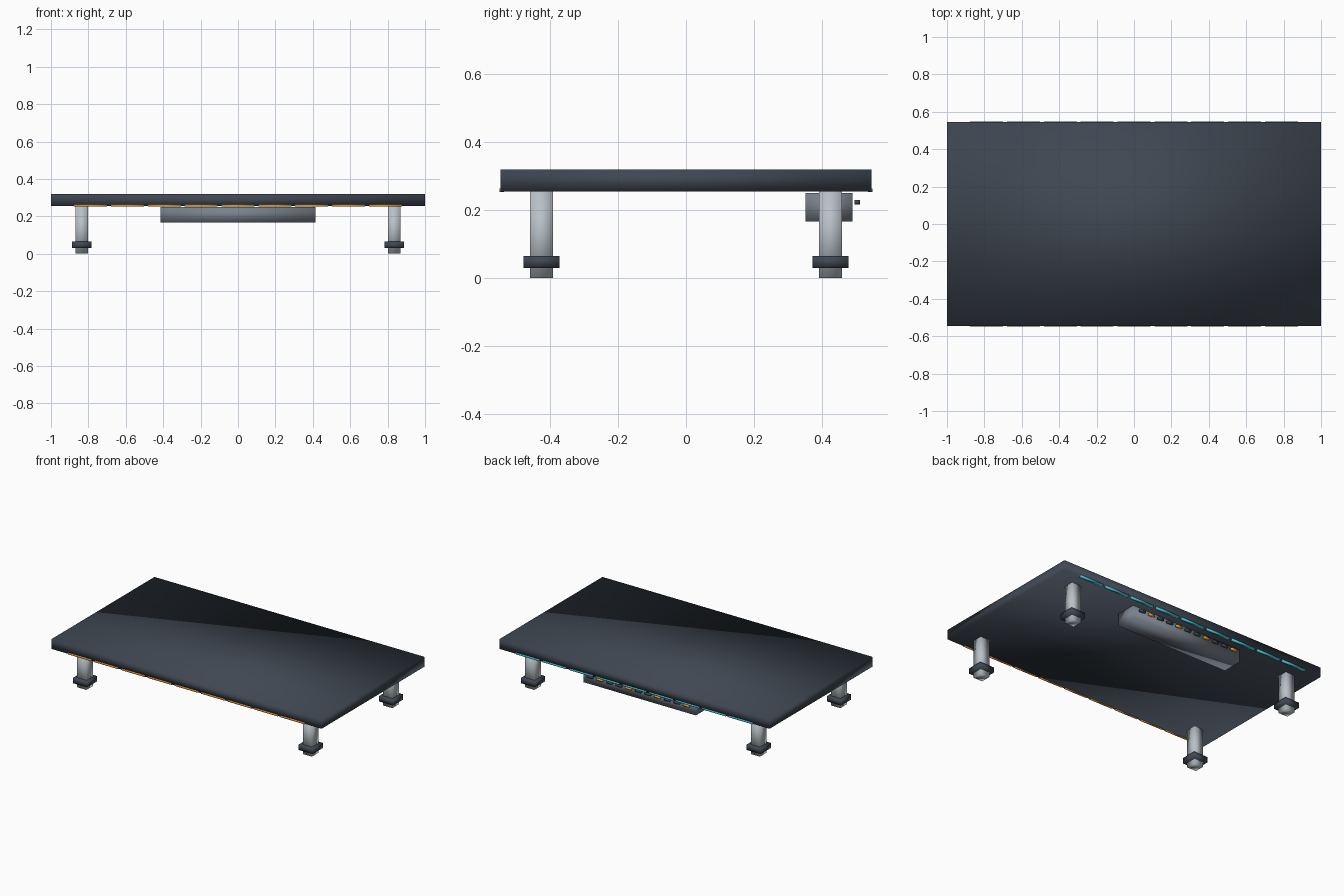
import bpy

cube = bpy.data.objects.get("Cube")
if cube:
    bpy.data.objects.remove(cube, do_unlink=True)


def material(name, rgb):
    mat = bpy.data.materials.new(name)
    mat.use_nodes = True
    mat.diffuse_color = (*rgb, 1)
    mat.node_tree.nodes["Principled BSDF"].inputs["Base Color"].default_value = (*rgb, 1)
    return mat


slate = material("dark slate", (0.05, 0.063, 0.084))
steel = material("light steel", (0.48, 0.53, 0.57))
grey = material("mid grey", (0.19, 0.22, 0.26))
amber = material("amber", (0.87, 0.35, 0.04))
teal = material("teal", (0.06, 0.58, 0.68))


def box(name, center, size, mat):
    """Smooth-shaded box with its size applied to the mesh."""
    bpy.ops.mesh.primitive_cube_add(size=1, location=center)
    obj = bpy.context.object
    obj.name = name
    obj.scale = size
    bpy.ops.object.transform_apply(location=False, rotation=False, scale=True)
    obj.data.materials.append(mat)
    bpy.ops.object.shade_smooth()
    return obj


# Table top
box("table_top", (0, 0, 0.287), (2, 1.09, 0.065), slate)

# Legs with levelling collars
for side, x in (("left", 0.835), ("right", -0.835)):
    for end, y in (("front", -0.425), ("back", 0.425)):
        box(f"{end}_{side}_leg", (x, y, 0.128), (0.068, 0.068, 0.256), steel)
        box(f"{end}_{side}_collar", (x, y, 0.047), (0.106, 0.106, 0.035), slate)

# Cable tray under the back edge
box("cable_tray", (0, 0.42, 0.208), (0.83, 0.137, 0.084), grey)

# Row of sockets behind the tray, every third one amber
for i in range(11):
    box(f"socket_{i + 1}", ((i - 5) * 0.0714, 0.503, 0.223), (0.042, 0.016, 0.012),
        slate if i % 3 else amber)

# Segmented light strips along the lower front and back edges
for end, y, mat in (("front", -0.541, amber), ("back", 0.541, teal)):
    for i in range(9):
        box(f"{end}_light_{i + 1}", ((i - 4) * 0.197, y, 0.258), (0.176, 0.014, 0.011), mat)
